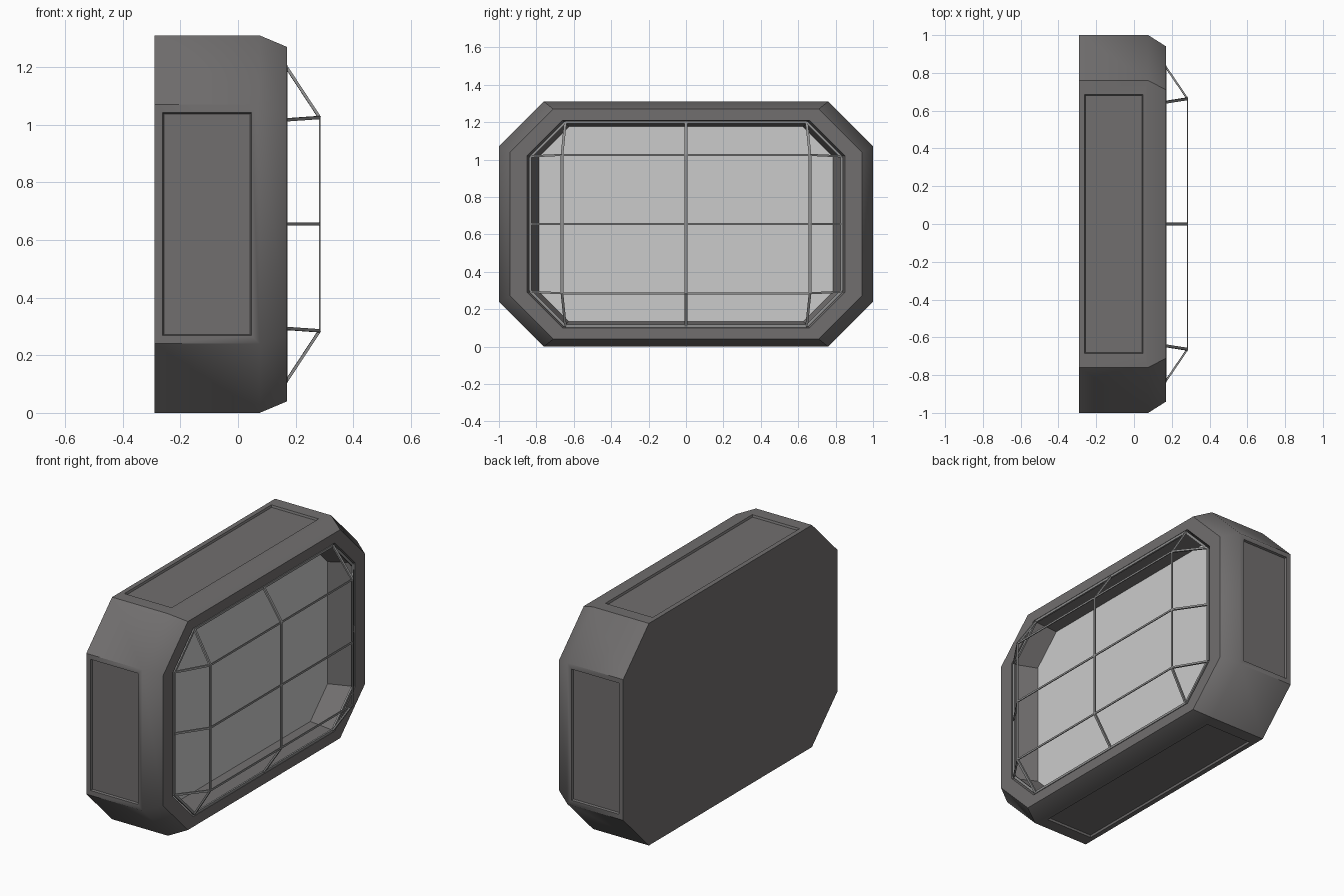
import bpy, bmesh, math
from mathutils import Vector

if "Cube" in bpy.data.objects:
    bpy.data.objects.remove(bpy.data.objects["Cube"])

CZ = 0.655          # height of the lamp's centre


def material(name, value):
    m = bpy.data.materials.new(name)
    m.diffuse_color = (*value, 1)
    m.use_nodes = True
    m.node_tree.nodes["Principled BSDF"].inputs["Base Color"].default_value = m.diffuse_color
    return m


HOUSING = material("dark grey housing", (0.165, 0.158, 0.158))
GLASS = material("pale grey glass", (0.60, 0.60, 0.60))
WIRE = material("grey wire", (0.28, 0.28, 0.28))


def octagon(x, hy, hz, cut):
    """Corner-cut rectangle in the YZ plane, counter-clockwise seen from +x."""
    a, b = hy - cut, hz - cut
    pts = [(a, -hz), (hy, -b), (hy, b), (a, hz), (-a, hz), (-hy, b), (-hy, -b), (-a, -hz)]
    return [Vector((x, y, z + CZ)) for y, z in pts]


def finish(bm, name, mat, smooth=None):
    bmesh.ops.recalc_face_normals(bm, faces=bm.faces)
    me = bpy.data.meshes.new(name)
    bm.to_mesh(me)
    bm.free()
    me.materials.append(mat)
    ob = bpy.data.objects.new(name, me)
    bpy.context.collection.objects.link(ob)
    if smooth:
        bpy.ops.object.select_all(action='DESELECT')
        bpy.context.view_layer.objects.active = ob
        ob.select_set(True)
        bpy.ops.object.shade_smooth_by_angle(angle=math.radians(smooth))
    return ob


# Housing: lofted octagons from the back plate, round the rim, into the recess
bm = bmesh.new()
sections = [octagon(-0.29, 1.0, 0.655, 0.24), octagon(0.075, 1.0, 0.655, 0.24),
            octagon(0.17, 0.94, 0.615, 0.23), octagon(0.17, 0.85, 0.555, 0.19),
            octagon(0.03, 0.785, 0.52, 0.16)]
rings = [[bm.verts.new(p) for p in s] for s in sections]
bm.faces.new(rings[0][::-1])
sides = []
for k in range(len(rings) - 1):
    for i in range(8):
        j = (i + 1) % 8
        f = bm.faces.new((rings[k][i], rings[k][j], rings[k + 1][j], rings[k + 1][i]))
        if k == 0 and i % 2 == 1:
            sides.append(f)
bm.faces.new(rings[-1])
bm.normal_update()

# Sunken panels on the four straight sides
for f in sides:
    bmesh.ops.inset_region(bm, faces=[f], thickness=0.04)
    if abs(f.normal.z) > 0.5:
        for v in f.verts:
            v.co.y = math.copysign(0.685, v.co.y)
    inward = f.normal * -0.012
    bmesh.ops.inset_region(bm, faces=[f], thickness=0.006)
    bmesh.ops.translate(bm, verts=f.verts, vec=inward)
finish(bm, "housing", HOUSING, 40)

# Glass pane at the bottom of the recess
bm = bmesh.new()
pane = bm.faces.new([bm.verts.new(p) for p in octagon(0.034, 0.786, 0.521, 0.16)])
finish(bm, "glass_pane", GLASS)


# Wire guard
def bar(bm, a, b, width, depth):
    """Rectangular wire from a to b, depth measured towards the front."""
    a, b = Vector(a), Vector(b)
    d = (b - a).normalized()
    side = d.cross(Vector((1, 0, 0))).normalized()
    up = side.cross(d)
    ends = []
    for p in (a, b):
        ends.append([bm.verts.new(p + side * s * width / 2 + up * t * depth / 2)
                     for s, t in ((-1, -1), (1, -1), (1, 1), (-1, 1))])
    for i in range(4):
        j = (i + 1) % 4
        bm.faces.new((ends[0][i], ends[0][j], ends[1][j], ends[1][i]))
    bm.faces.new(ends[0])
    bm.faces.new(ends[1])


XF, XR, FY, FZ = 0.283, 0.168, 0.663, 0.37
bm = bmesh.new()
for y in (-FY, 0, FY):                       # upright wires
    bar(bm, (XF, y, CZ - FZ), (XF, y, CZ + FZ), 0.014, 0.005)
    for s in (-1, 1):
        bar(bm, (XF, y, CZ + s * FZ), (XR, y * 0.645 / FY, CZ + s * 0.545), 0.014, 0.010)
for z in (-FZ, 0, FZ):                       # crosswise wires
    bar(bm, (XF, -FY, CZ + z), (XF, FY, CZ + z), 0.011, 0.005)
    for s in (-1, 1):
        bar(bm, (XF, s * FY, CZ + z), (XR, s * 0.832, CZ + z * 0.362 / FZ), 0.011, 0.010)
finish(bm, "guard_wires", WIRE)

bm = bmesh.new()
loop = octagon(0.166, 0.832, 0.545, 0.187)
for i in range(8):
    bar(bm, loop[i], loop[(i + 1) % 8], 0.014, 0.010)
finish(bm, "guard_rim_wire", WIRE)
